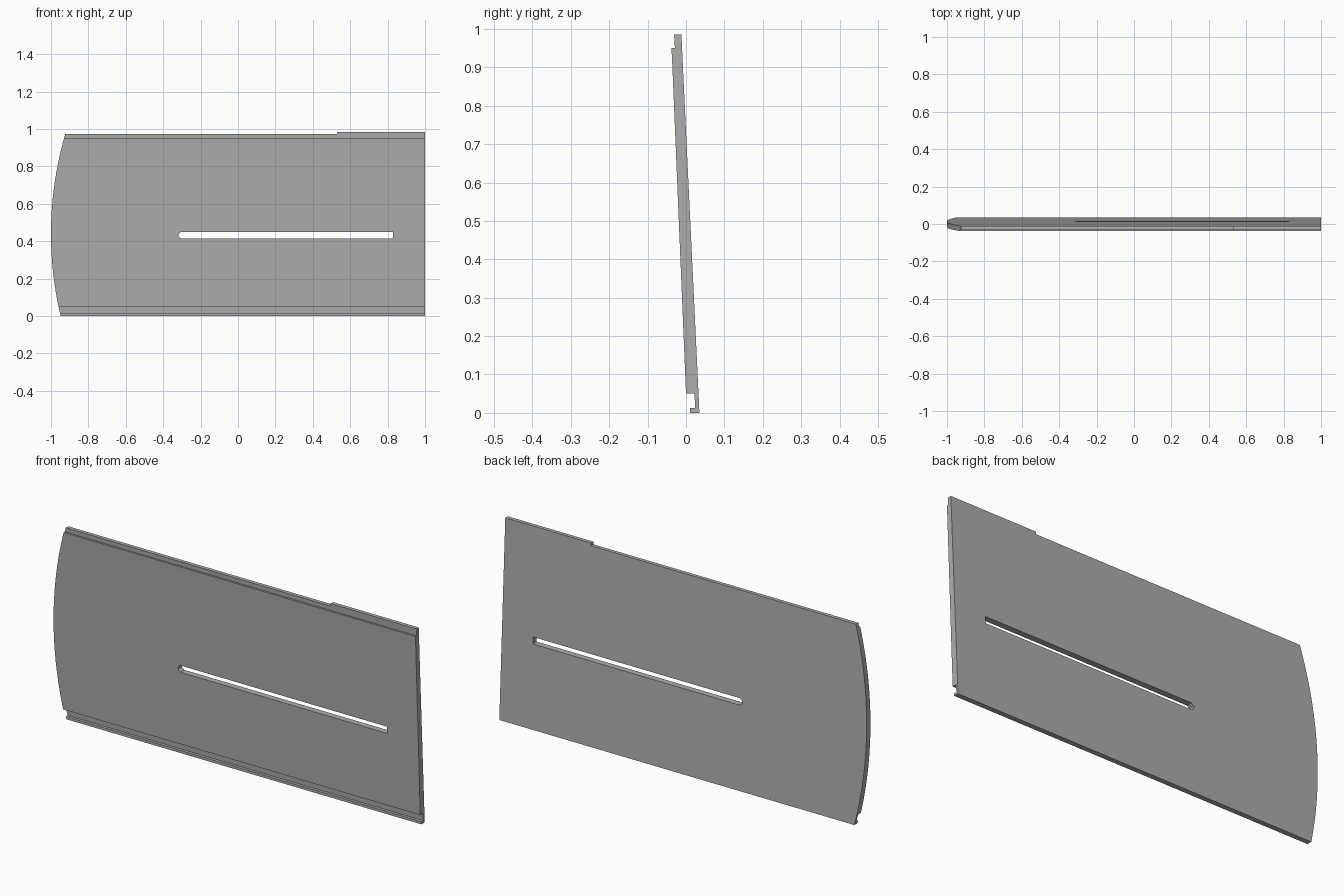
import bpy, math
from mathutils import Vector

cube = bpy.data.objects.get("Cube")
if cube:
    bpy.data.objects.remove(cube, do_unlink=True)

# Single flat colour
grey = bpy.data.materials.new("plain grey")
grey.use_nodes = True
colour = (0.42, 0.42, 0.42, 1)
grey.diffuse_color = colour
grey.node_tree.nodes["Principled BSDF"].inputs["Base Color"].default_value = colour


def prism(name, ring, push):
    """Extrude a closed ring of points along a vector."""
    n = len(ring)
    start = [Vector(p) for p in ring]
    verts = start + [p + Vector(push) for p in start]
    faces = [tuple(range(n)), tuple(reversed(range(n, 2 * n)))]
    faces += [(i, i + n, (i + 1) % n + n, (i + 1) % n) for i in range(n)]
    mesh = bpy.data.meshes.new(name)
    mesh.from_pydata(verts, [], faces)
    obj = bpy.data.objects.new(name, mesh)
    bpy.context.collection.objects.link(obj)
    bpy.context.view_layer.objects.active = obj
    obj.select_set(True)
    bpy.ops.object.mode_set(mode='EDIT')
    bpy.ops.mesh.select_all(action='SELECT')
    bpy.ops.mesh.normals_make_consistent(inside=False)
    bpy.ops.object.mode_set(mode='OBJECT')
    obj.select_set(False)
    mesh.materials.append(grey)
    return obj


def carve(target, cutter, operation):
    cutter.hide_render = True
    mod = target.modifiers.new(cutter.name, 'BOOLEAN')
    mod.operation, mod.solver, mod.object = operation, 'EXACT', cutter
    bpy.context.view_layer.objects.active = target
    bpy.ops.object.modifier_apply(modifier=mod.name)
    bpy.data.objects.remove(cutter, do_unlink=True)


# Leaning board section: hooked lip below, stepped tongue above
section = [(0.010, 0), (0.035, 0), (-0.012, 0.985), (-0.031, 0.985),
           (-0.029, 0.95), (-0.038, 0.95), (-0.036, 0.915), (0, 0.05),
           (0.022, 0.05), (0.024, 0.013), (0.010, 0.013)]
panel = prism("panel", [(-1.1, y, z) for y, z in section], (2.1, 0, 0))

# Outline with a bowed end and a shallow step in the top edge
radius, middle, low, high, steps = 1.9, 0.44, -0.02, 0.972, 20
outline = [(1.1, low), (1.1, 1.1), (0.53, 1.1), (0.53, high)]
for i in range(steps + 1):
    z = high + (low - high) * i / steps
    outline.append((radius - 1 - math.sqrt(radius ** 2 - (z - middle) ** 2), z))
carve(panel, prism("outline_cutter", [(x, -0.2, z) for x, z in outline],
                   (0, 0.4, 0)), 'INTERSECT')

# Long slot with a blunt pointed end
slot = [(0.83, 0.415), (0.83, 0.449), (-0.305, 0.449), (-0.318, 0.438),
        (-0.318, 0.426), (-0.305, 0.415)]
carve(panel, prism("slot_cutter", [(x, -0.2, z) for x, z in slot],
                   (0, 0.4, 0)), 'DIFFERENCE')
